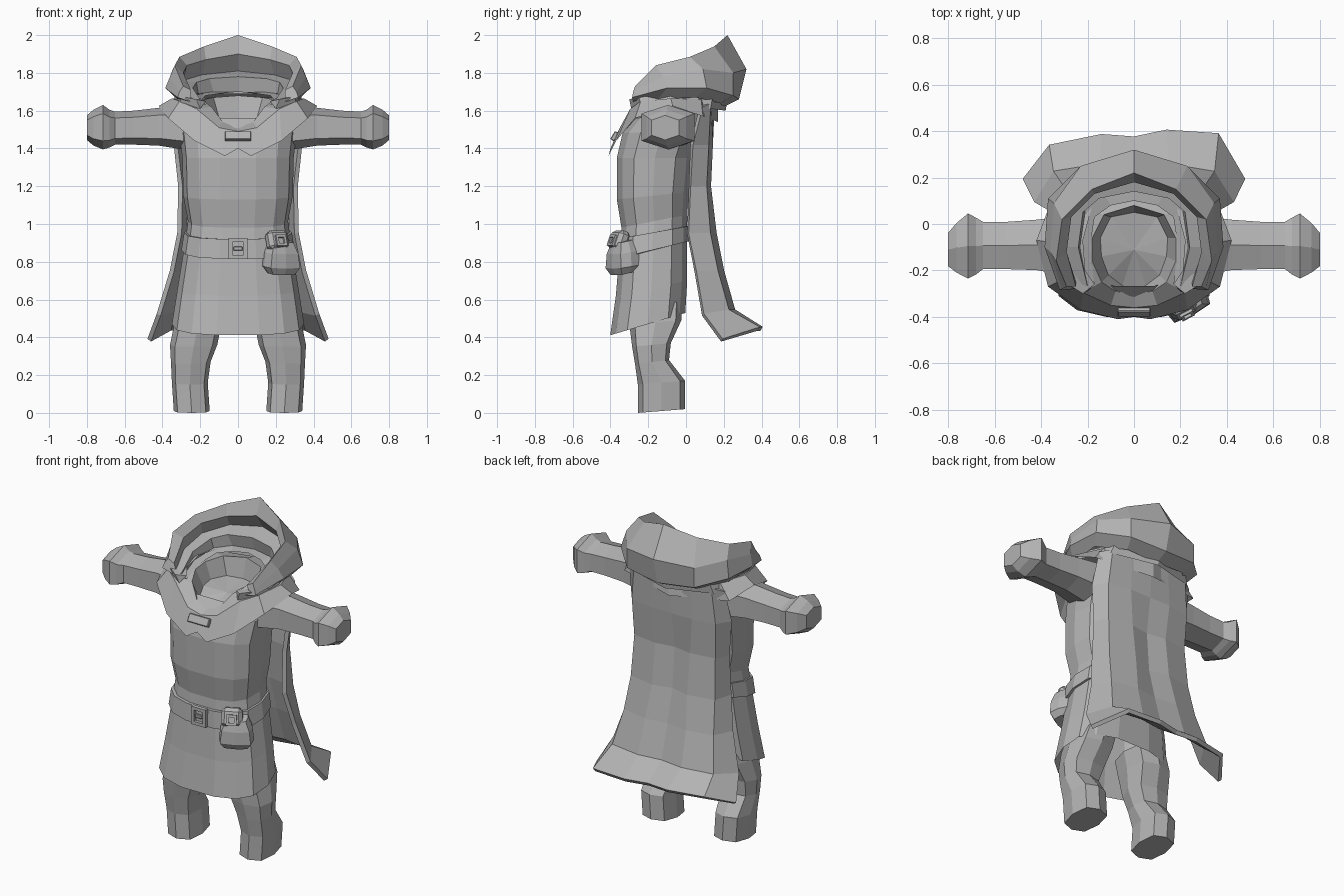
import bpy, bmesh, math
from mathutils import Matrix

cube = bpy.data.objects.get("Cube")
if cube:
    bpy.data.objects.remove(cube, do_unlink=True)

grey = bpy.data.materials.new("plain grey")
grey.use_nodes = True
color = (0.45, 0.45, 0.45, 1)
grey.diffuse_color = color
grey.node_tree.nodes["Principled BSDF"].inputs["Base Color"].default_value = color


def finish(name, bm, matrix=None):
    """Turn a bmesh into a flat shaded grey object."""
    if matrix:
        bmesh.ops.transform(bm, matrix=matrix, verts=bm.verts)
    bmesh.ops.recalc_face_normals(bm, faces=bm.faces)
    mesh = bpy.data.meshes.new(name)
    bm.to_mesh(mesh)
    bm.free()
    mesh.materials.append(grey)
    obj = bpy.data.objects.new(name, mesh)
    bpy.context.collection.objects.link(obj)
    return obj


def loft(name, rings, closed=True, cap_start=False, cap_end=False, matrix=None, ends=False):
    """Skin a list of equally long point rings."""
    bm = bmesh.new()
    rows = [[bm.verts.new(p) for p in ring] for ring in rings]
    count = len(rows[0])
    for low, high in zip(rows, rows[1:]):
        for i in range(count if closed else count - 1):
            j = (i + 1) % count
            bm.faces.new((low[i], low[j], high[j], high[i]))
    if cap_start:
        bm.faces.new(rows[0])
    if cap_end:
        poke = bm.faces.new(rows[-1])
        bmesh.ops.poke(bm, faces=[poke])
    if ends:
        for side in (0, -1):
            bm.faces.new([row[side] for row in rows])
    return finish(name, bm, matrix)


def mirrored(half, closed):
    """Complete a half rail that ends on the centre line."""
    other = [(-x, y, z) for x, y, z in reversed(half[:-1])]
    return half + (other[:-1] if closed else other)


def oval(x, front, back, z_front, z_back, sides=14, square=0.75):
    """Boxy horizontal ring whose height slopes from front to back."""
    points = []
    for i in range(sides):
        a = math.tau * i / sides
        c, s = math.cos(a), math.sin(a)
        u = math.copysign(abs(c) ** square, c)
        v = math.copysign(abs(s) ** square, s)
        t = (v + 1) / 2
        points.append((x * u, front + (back - front) * t, z_front + (z_back - z_front) * t))
    return points


def placed(center, turn=0, tilt=0):
    return Matrix.Translation(center) @ Matrix.Rotation(turn, 4, "Z") @ Matrix.Rotation(tilt, 4, "X")


def box(name, size, matrix, bevel=0.004):
    bm = bmesh.new()
    bmesh.ops.create_cube(bm, size=1)
    bmesh.ops.scale(bm, vec=size, verts=bm.verts)
    bmesh.ops.bevel(bm, geom=bm.edges[:], offset=bevel, segments=1, affect="EDGES")
    return finish(name, bm, matrix)


def frame(name, width, height, bar, depth, matrix):
    """Rectangular buckle with a hole through it."""
    rings = []
    for inset, y in ((0, 0), (0, -depth), (bar, -depth), (bar, 0), (0, 0)):
        w, h = width / 2 - inset, height / 2 - inset
        rings.append([(-w, y, -h), (w, y, -h), (w, y, h), (-w, y, h)])
    return loft(name, rings, matrix=matrix)


# Tunic with flared skirt
loft("tunic", [
    oval(.35, -.405, .0, .41, .53),
    oval(.32, -.375, .01, .62, .7),
    oval(.28, -.355, .01, .86, .95),
    oval(.265, -.345, .01, .98, 1.05),
    oval(.29, -.37, .02, 1.13, 1.17),
    oval(.295, -.37, .04, 1.35, 1.35),
    oval(.31, -.34, .09, 1.48, 1.5),
    oval(.27, -.27, .1, 1.56, 1.6)])

# Belt wrapped around the waist
loft("belt", [
    oval(.28, -.35, .01, .815, .91),
    oval(.3, -.375, .02, .815, .91),
    oval(.285, -.37, .02, .92, .99),
    oval(.265, -.35, .01, .92, .99)])
frame("belt_buckle", .1, .11, .02, .025, placed((0, -.365, .87)))
box("buckle_tongue", (.05, .015, .022), placed((0, -.38, .87)))

# Pouch hanging from the belt
turn = math.radians(28)
sections = ((.075, .045, .74), (.1, .065, .775), (.09, .062, .85), (.065, .045, .91))
loft("pouch", [oval(w, -d, d, z - .01, z + .01, 8, .4) for w, d, z in sections],
     cap_start=True, cap_end=True, matrix=placed((.225, -.335, 0), turn))
tilt = math.radians(-20)
box("pouch_flap", (.12, .07, .11), placed((.208, -.355, .91), turn, tilt), .02)
frame("pouch_buckle", .06, .06, .014, .015, placed((.225, -.385, .91), turn, tilt))

# Legs and arms, one per side
leg_sections = ((.245, .095, -.255, -.005, .01), (.255, .095, -.255, -.005, .16),
                (.25, .105, -.27, -.09, .27), (.235, .125, -.285, -.08, .36),
                (.21, .125, -.3, -.025, .48), (.18, .12, -.3, -.02, .58))
arm_sections = ((.26, -.24, .05, 1.39, 1.63), (.42, -.21, .03, 1.415, 1.615),
                (.55, -.205, .02, 1.42, 1.6), (.65, -.205, .02, 1.42, 1.595),
                (.68, -.23, .04, 1.405, 1.605), (.715, -.25, .06, 1.395, 1.63),
                (.765, -.22, .015, 1.415, 1.605), (.8, -.19, -.03, 1.445, 1.575))
for side, label in ((1, "left"), (-1, "right")):
    rings = []
    for x, w, front, back, z in leg_sections:
        rings.append([(side * (x + px), py, pz) for px, py, pz in oval(w, front, back, z - .01, z + .01, 8, .7)])
    loft(label + "_leg", rings, cap_start=True, cap_end=True)
    rings = []
    for x, front, back, low, high in arm_sections:
        ring = oval((high - low) / 2, front, back, 0, 0, 6, .7)
        rings.append([(side * x, py, (low + high) / 2 + px) for px, py, _ in ring])
    loft(label + "_sleeve", rings, cap_start=True, cap_end=True)

# Shoulder collar running up to the neck rim and down into the neck hole
collar = [
    [(0, -.4, 1.4), (.07, -.41, 1.36), (.23, -.37, 1.44), (.37, -.27, 1.56),
     (.42, -.07, 1.625), (.36, .09, 1.57), (0, .17, 1.54)],
    [(0, -.36, 1.49), (.1, -.35, 1.51), (.22, -.295, 1.61), (.31, -.24, 1.65),
     (.35, -.08, 1.665), (.29, .08, 1.66), (0, .17, 1.65)],
    [(0, -.3, 1.51), (.08, -.29, 1.54), (.14, -.25, 1.62), (.18, -.16, 1.65),
     (.18, -.06, 1.66), (.13, .04, 1.67), (0, .08, 1.68)],
    [(0, -.28, 1.47), (.05, -.265, 1.48), (.11, -.22, 1.52), (.14, -.14, 1.55),
     (.145, -.06, 1.56), (.1, .03, 1.56), (0, .05, 1.56)]]
loft("collar", [mirrored(rail, True) for rail in collar], cap_end=True)
box("collar_clasp", (.14, .025, .05), placed((0, -.378, 1.465), 0, math.radians(-30)))

# Folded scarf band lying between collar and hood, open at the front
scarf = [
    [(.2, -.29, 1.61), (.31, -.24, 1.635), (.345, -.08, 1.64), (.28, .13, 1.61), (0, .21, 1.6)],
    [(.22, -.3, 1.66), (.3, -.25, 1.675), (.33, -.08, 1.69), (.26, .14, 1.67), (0, .22, 1.66)],
    [(.17, -.26, 1.65), (.21, -.2, 1.67), (.22, -.07, 1.69), (.18, .08, 1.69), (0, .14, 1.69)]]
loft("scarf", [mirrored(rail, False) for rail in scarf], closed=False, ends=True)

# Lowered hood: sagging outer shell, thick rim and inner folds, open at the front
shell = [
    [(.26, -.28, 1.65), (.32, -.15, 1.66), (.33, .05, 1.67), (.2, .18, 1.64), (0, .2, 1.62)],
    [(.32, -.285, 1.67), (.385, -.1, 1.72), (.37, .11, 1.72), (.23, .25, 1.68), (0, .28, 1.66)],
    [(.31, -.28, 1.7), (.36, -.12, 1.78), (.345, .09, 1.82), (.23, .25, 1.8), (0, .32, 1.82)],
    [(.29, -.27, 1.73), (.335, -.16, 1.84), (.31, .02, 1.885), (.18, .15, 1.94), (0, .22, 2)]]
folds = [
    [(.25, -.27, 1.71), (.29, -.12, 1.8), (.27, .03, 1.84), (.17, .13, 1.87), (0, .18, 1.9)],
    [(.25, -.25, 1.66), (.3, -.1, 1.72), (.29, .06, 1.76), (.19, .19, 1.79), (0, .24, 1.81)],
    [(.2, -.27, 1.66), (.24, -.1, 1.72), (.22, .05, 1.75), (.15, .11, 1.77), (0, .14, 1.78)],
    [(.2, -.25, 1.64), (.23, -.1, 1.67), (.21, .06, 1.69), (.13, .13, 1.7), (0, .16, 1.7)],
    [(.17, -.26, 1.63), (.19, -.1, 1.66), (.17, .03, 1.68), (.1, .08, 1.69), (0, .1, 1.7)]]
loft("hood", [mirrored(rail, False) for rail in shell + folds], closed=False, ends=True)

# Cape hanging from the shoulders and flaring at the hem, which swings to one side
cape_rows = (
    (1.62, 1.64, (.32, .08), (.26, .12), (.13, .13), (0, .14)),
    (1.42, 1.42, (.33, .03), (.28, .11), (.14, .13), (0, .13)),
    (1.2, 1.2, (.305, .02), (.27, .1), (.12, .12), (0, .1)),
    (.95, .95, (.31, .01), (.28, .12), (.12, .15), (0, .12)),
    (.75, .75, (.35, .05), (.3, .16), (.14, .19), (0, .17)),
    (.52, .54, (.42, .09), (.34, .22), (.15, .25), (0, .23)),
    (.385, .445, (.47, .19), (.36, .36), (.14, .39), (0, .37)))
rows = []
for z_edge, z_mid, *flat in cape_rows:
    half = [(x, y, z_mid if i else z_edge) for i, (x, y) in enumerate(flat)]
    rows.append(mirrored(half, False))
rows[-1][1:-1] = [(x, y + .07 * x, z) for x, y, z in rows[-1][1:-1]]
cape = loft("cape", rows, closed=False)
thickness = cape.modifiers.new("cloth thickness", "SOLIDIFY")
thickness.thickness = 0.025
thickness.offset = 0
